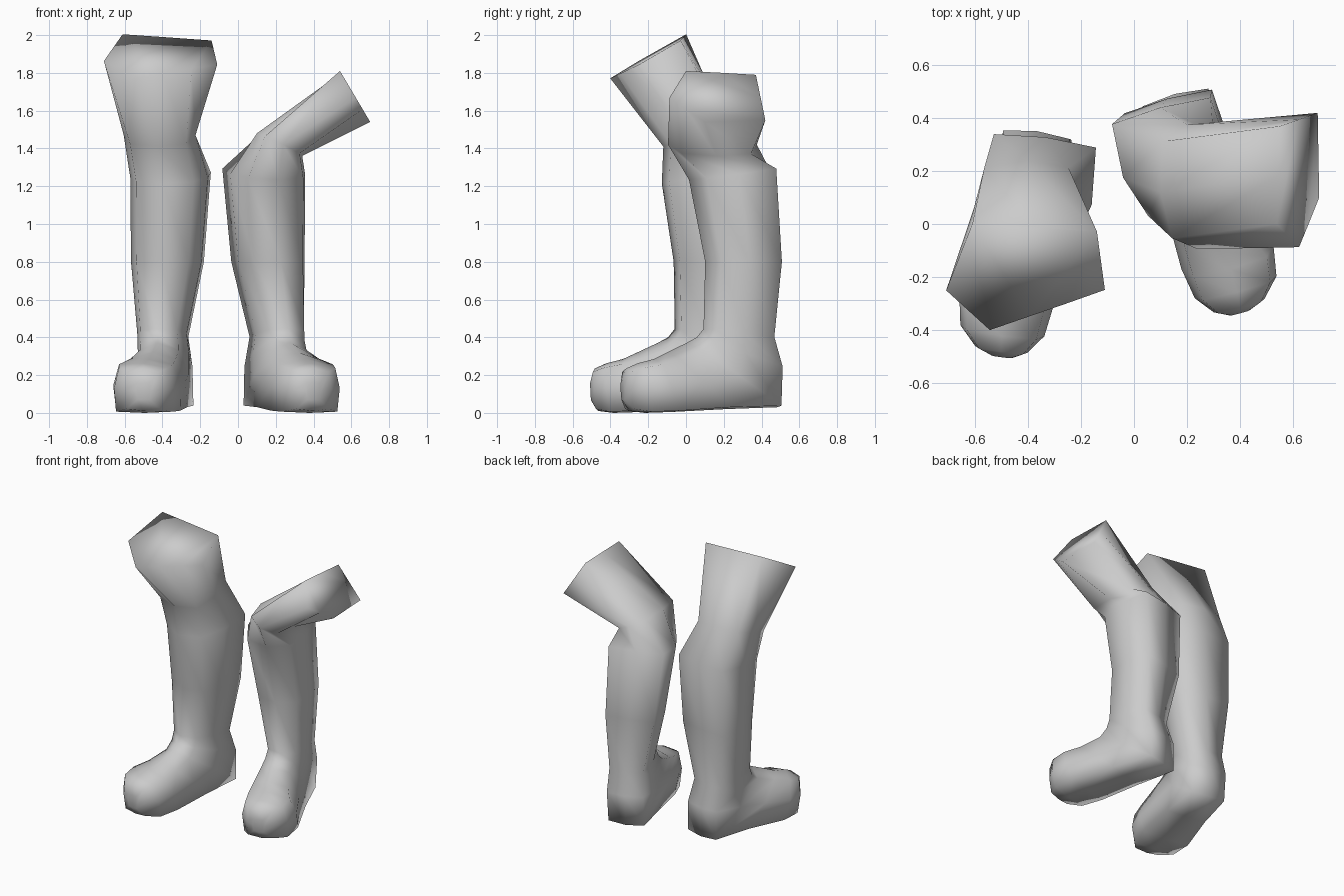
import bpy, bmesh, math
from mathutils import Vector

cube = bpy.data.objects.get("Cube")
if cube:
    bpy.data.objects.remove(cube, do_unlink=True)

grey = bpy.data.materials.new("plain grey")
grey.use_nodes = True
grey.diffuse_color = (0.6, 0.6, 0.6, 1)
grey.node_tree.nodes["Principled BSDF"].inputs["Base Color"].default_value = (0.6, 0.6, 0.6, 1)


def outline(back, front):
    """Eight-sided section; back and front set how square its corners are."""
    return [(1, 0), (back, back), (0, 1), (-back, back),
            (-1, 0), (-front, -front), (0, -1), (front, -front)]


def ring(bm, centre, u, v, shape):
    """Place a section: u is the sideways half axis, v the backward one."""
    c, u, v = Vector(centre), Vector(u), Vector(v)
    return [bm.verts.new(c + u * a + v * b) for a, b in shape]


# Foot sections: rear or sole point, top point (distance from heel, height),
# half width, outward shift, squareness of sole and top
FOOT = [
    ((0.025, 0.40), (0.40, 0.445), 0.132, 0.015, 0.90, 0.74),
    ((-0.015, 0.24), (0.435, 0.40), 0.136, 0.008, 0.94, 0.74),
    ((-0.01, 0.03), (0.49, 0.37), 0.132, 0.0, 0.95, 0.78),
    ((0.28, 0.02), (0.60, 0.32), 0.155, 0.015, 0.93, 0.78),
    ((0.58, 0.005), (0.68, 0.285), 0.180, 0.04, 0.95, 0.80),
    ((0.73, 0.0), (0.77, 0.262), 0.160, 0.04, 0.95, 0.82),
    ((0.81, 0.01), (0.83, 0.235), 0.100, 0.035, 0.90, 0.84),
    ((0.845, 0.06), (0.85, 0.17), 0.040, 0.03, 0.80, 0.80),
]


def make_leg(name, out, heel, toe, thigh, calf):
    bm = bmesh.new()
    heel = Vector((*heel, 0))
    fwd = (Vector((*toe, 0)) - heel).normalized()
    side = Vector((-fwd.y, fwd.x, 0))
    # thigh, from the cut end to the knee
    rings = [ring(bm, *spec) for spec in thigh]
    # calf, sections turned with the foot, flat at the back
    for centre, width, depth, rise in calf:
        back = -fwd * depth + Vector((0, 0, rise))
        rings.append(ring(bm, centre, side * width, back, outline(0.94, 0.74)))
    # ankle and foot, sections fanning round the heel to the toe
    for low, top, width, shift, sole, upper in FOOT:
        base = heel + side * (shift * out)
        p = base + fwd * low[0] + Vector((0, 0, low[1]))
        q = base + fwd * top[0] + Vector((0, 0, top[1]))
        rings.append(ring(bm, (p + q) / 2, side * width, (p - q) / 2, outline(sole, upper)))
    for a, b in zip(rings, rings[1:]):
        for i in range(8):
            j = (i + 1) % 8
            bm.faces.new((a[i], a[j], b[j], b[i]))
    bm.faces.new(rings[0])
    bm.faces.new(rings[-1])
    bmesh.ops.recalc_face_normals(bm, faces=bm.faces)
    for f in bm.faces:
        f.smooth = True
    mesh = bpy.data.meshes.new(name)
    bm.to_mesh(mesh)
    bm.free()
    mesh.materials.append(grey)
    obj = bpy.data.objects.new(name, mesh)
    bpy.context.collection.objects.link(obj)


# Five-cornered cut ends of the thighs
left_end = [(1, -0.28), (0.93, 1), (0.04, 0.9), (-0.85, 0.8),
            (-0.93, 0.06), (-1, -0.68), (0.05, -1.03), (0.5, -0.68)]
right_end = [(1, -0.27), (0.9, 0.83), (0.1, 0.91), (-0.67, 0.98),
             (-1, -0.28), (-0.45, -1.03), (0.05, -0.77), (0.55, -0.51)]

# Left leg, thigh swung out to the side
make_leg("left_leg", 1, (0.15, 0.475), (0.37, -0.34),
         thigh=[((0.62, 0.17, 1.675), (0.08, 0, -0.135), (0, 0.25, 0), left_end),
                ((0.22, 0.14, 1.42), (0.12, 0.02, -0.06), (-0.02, 0.235, 0), outline(0.80, 0.76))],
         calf=[((0.157, 0.228, 1.265), 0.205, 0.22, 0.03),
               ((0.177, 0.288, 0.80), 0.182, 0.193, 0)])

# Right leg, thigh raised forward
make_leg("right_leg", -1, (-0.36, 0.335), (-0.47, -0.50),
         thigh=[((-0.41, -0.195, 1.885), (0.30, 0, -0.01), (0, 0.20, 0.115), right_end),
                ((-0.415, 0.06, 1.47), (0.19, 0, 0), (0.01, 0.18, 0.06), outline(0.84, 0.78))],
         calf=[((-0.365, 0.10, 1.245), 0.207, 0.23, 0.03),
               ((-0.38, 0.13, 0.80), 0.188, 0.197, 0)])
